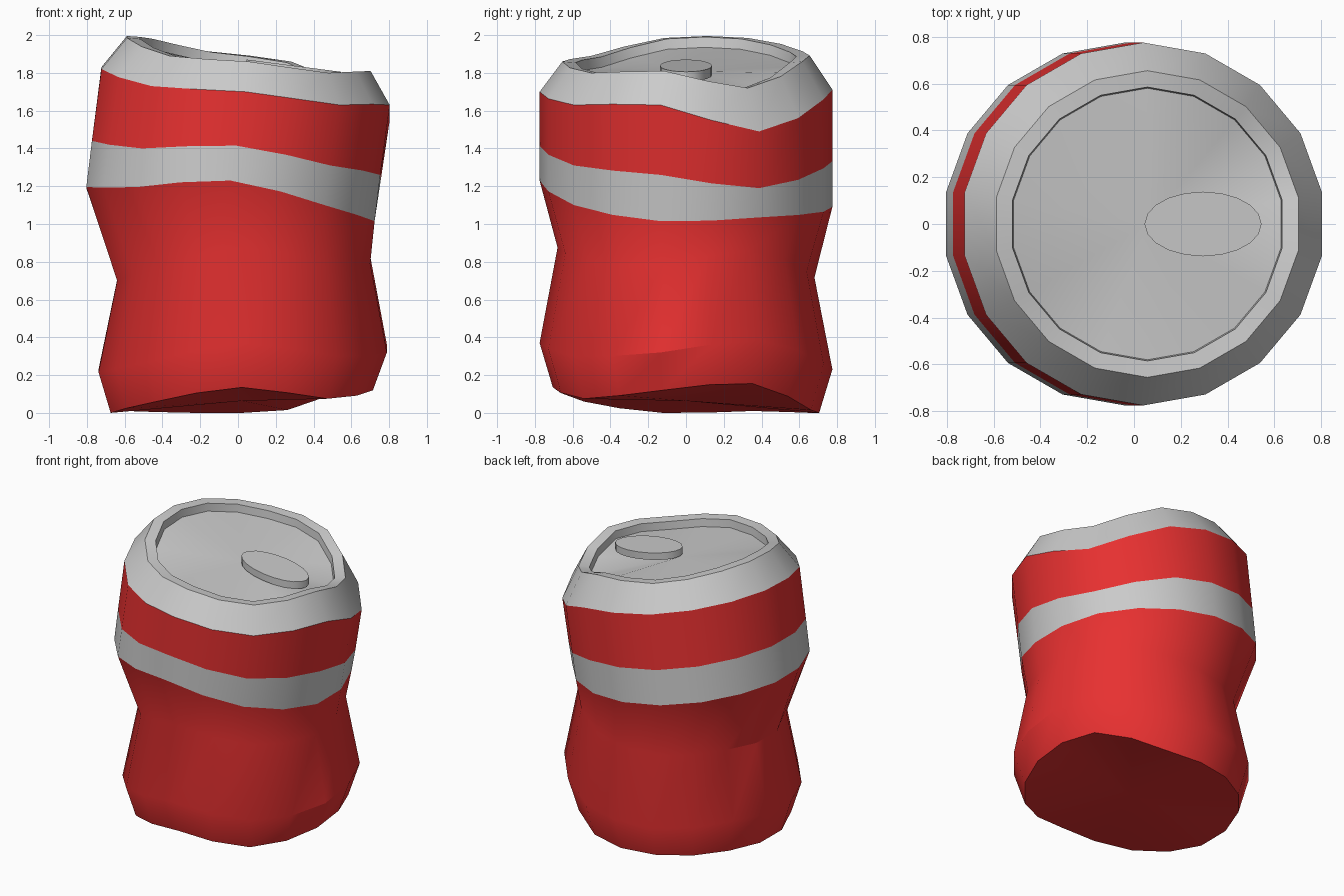
import bpy, bmesh, math
from mathutils import Vector

if "Cube" in bpy.data.objects:
    bpy.data.objects.remove(bpy.data.objects["Cube"])

SIDES = 18

red = bpy.data.materials.new("red_paint")
red.diffuse_color = (0.8, 0.03, 0.03, 1)
red.use_nodes = True
red.node_tree.nodes["Principled BSDF"].inputs["Base Color"].default_value = red.diffuse_color


def ring(radius, cx, knots, drop=0.0):
    """18-sided wavy loop; knots are heights every 40 degrees from 30 degrees."""
    n = len(knots)
    pts = []
    for i in range(SIDES):
        k = i // 2
        z = knots[k]
        if i % 2:  # in-between corner, smooth interpolation
            z = (9 * (z + knots[(k + 1) % n]) - knots[k - 1] - knots[(k + 2) % n]) / 16
        a = math.radians(30 + 20 * i)
        pts.append(Vector((cx + radius * math.cos(a), radius * math.sin(a), max(0, z - drop))))
    return pts


def skin(name, rings, mat=None, cap_start=False, cap_end=False, angle=30):
    """Join successive loops with quads, optionally closing the ends with fans."""
    bm = bmesh.new()
    loops = [[bm.verts.new(p) for p in r] for r in rings]
    n = len(loops[0])
    for a, b in zip(loops, loops[1:]):
        for i in range(n):
            j = (i + 1) % n
            bm.faces.new((a[i], a[j], b[j], b[i]))

    def cap(loop, flip):
        c = bm.verts.new(sum((v.co for v in loop), Vector()) / n)
        for i in range(n):
            f = (loop[i], loop[(i + 1) % n], c)
            bm.faces.new(f[::-1] if flip else f)

    if cap_start:
        cap(loops[0], True)
    if cap_end:
        cap(loops[-1], False)
    me = bpy.data.meshes.new(name)
    bm.to_mesh(me)
    bm.free()
    ob = bpy.data.objects.new(name, me)
    bpy.context.collection.objects.link(ob)
    if mat:
        me.materials.append(mat)
    bpy.ops.object.select_all(action='DESELECT')
    ob.select_set(True)
    bpy.context.view_layer.objects.active = ob
    bpy.ops.object.shade_smooth_by_angle(angle=math.radians(angle))
    return ob


# Crumpled loops from the base up to the rim
base = ring(0.705, 0.02, (.155, .015, 0, .01, 0, .06, .135, .075, .12))
belly = ring(0.775, 0.025, (.385, .26, .22, .25, .215, .27, .37, .30, .32))
waist = ring(0.68, 0.03, (.86, .75, .70, .72, .70, .78, .875, .80, .79))
stripe_low = ring(0.775, -0.04, (1.035, 1.065, 1.12, 1.18, 1.195, 1.195, 1.23, 1.10, 1.015))
stripe_high = ring(0.775, -0.01, (1.19, 1.295, 1.365, 1.43, 1.44, 1.40, 1.415, 1.31, 1.26))
shoulder = ring(0.775, 0.04, (1.49, 1.66, 1.75, 1.82, 1.82, 1.73, 1.70, 1.63, 1.63))
rim_z = (1.72, 1.86, 1.915, 1.985, 1.985, 1.89, 1.86, 1.80, 1.81)
rim_out = ring(0.655, 0.057, rim_z)
rim_in = ring(0.585, 0.057, rim_z, 0.005)
lid_edge = ring(0.58, 0.057, rim_z, 0.06)

# Can walls
skin("lower_body", [base, belly, waist, stripe_low], red, cap_start=True)
skin("grey_stripe", [stripe_low, stripe_high])
skin("upper_band", [stripe_high, shoulder], red)

# Shoulder, rim and sunken lid
skin("top_and_lid", [shoulder, rim_out, rim_in, lid_edge], cap_end=True)


# Pull tab: a tilted oval plate
def oval(drop):
    pts = []
    for i in range(20):
        a = math.tau * i / 20
        x = 0.295 + 0.25 * math.cos(a)
        pts.append(Vector((x, 0.138 * math.sin(a), 1.87 - 0.13 * (x - 0.05) - drop)))
    return pts


skin("pull_tab", [oval(0.05), oval(0)], cap_start=True, cap_end=True)
